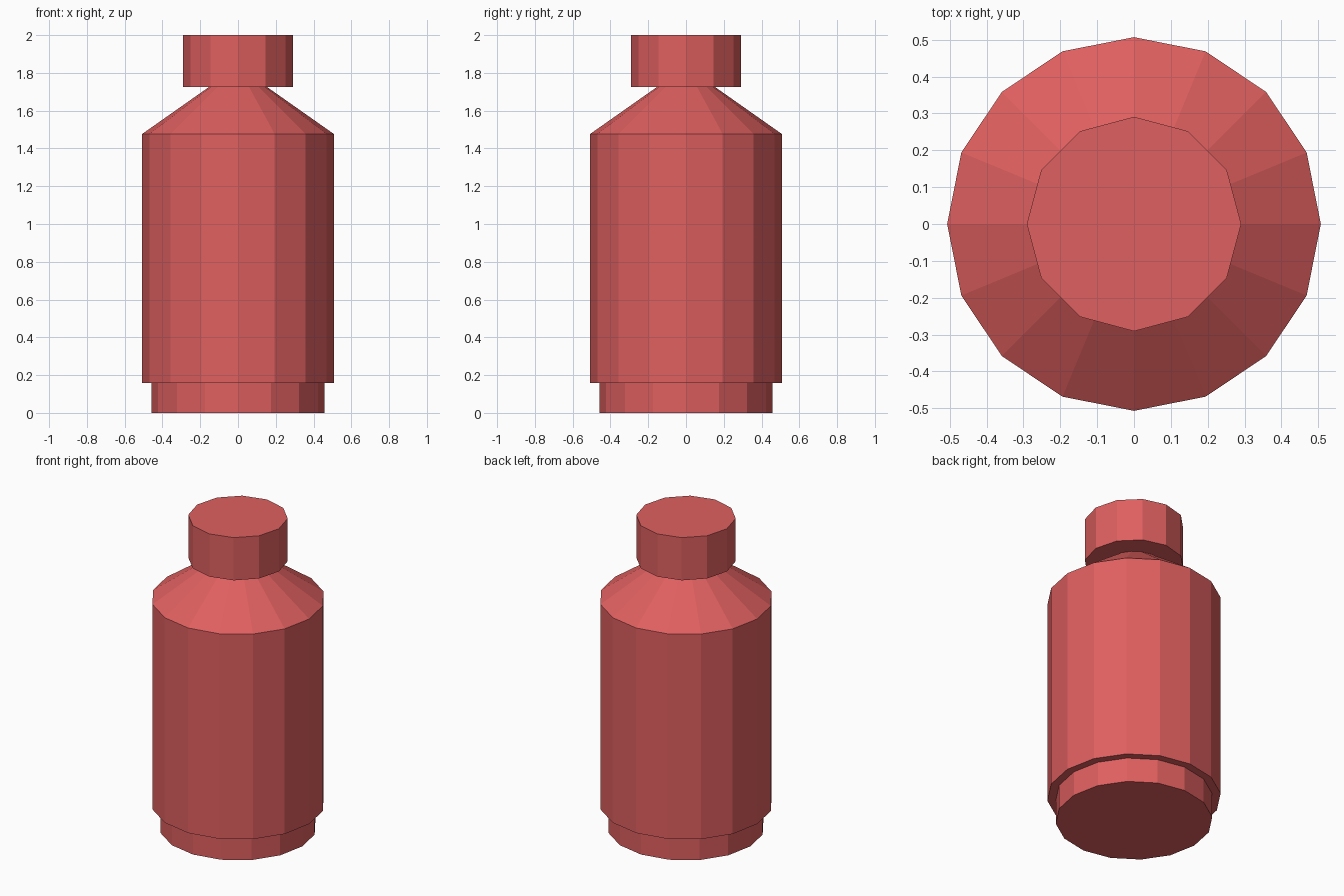
import bpy
import bmesh
from math import cos, sin, tau

cube = bpy.data.objects.get("Cube")
if cube:
    bpy.data.objects.remove(cube, do_unlink=True)

red = bpy.data.materials.new("soft_red")
red.use_nodes = True
red.diffuse_color = (0.74, 0.115, 0.115, 1)
red.node_tree.nodes["Principled BSDF"].inputs["Base Color"].default_value = red.diffuse_color


def lathe(name, profile, sides):
    """Closed faceted solid from (radius, height) pairs, bottom to top."""
    bm = bmesh.new()
    rings = [[bm.verts.new((r * cos(tau * i / sides), r * sin(tau * i / sides), z))
              for i in range(sides)] for r, z in profile]
    for low, high in zip(rings, rings[1:]):
        for i in range(sides):
            j = (i + 1) % sides
            bm.faces.new((low[i], low[j], high[j], high[i]))
    bm.faces.new(rings[0][::-1])
    bm.faces.new(rings[-1])
    mesh = bpy.data.meshes.new(name)
    bm.to_mesh(mesh)
    bm.free()
    mesh.materials.append(red)
    obj = bpy.data.objects.new(name, mesh)
    bpy.context.collection.objects.link(obj)
    return obj


# Recessed foot, stepped body and sloping shoulder
lathe("bottle_body", [(0.458, 0), (0.458, 0.157), (0.507, 0.157),
                      (0.507, 1.477), (0.147, 1.73)], 16)

# Overhanging cap
lathe("cap", [(0.291, 1.725), (0.291, 2)], 12)
